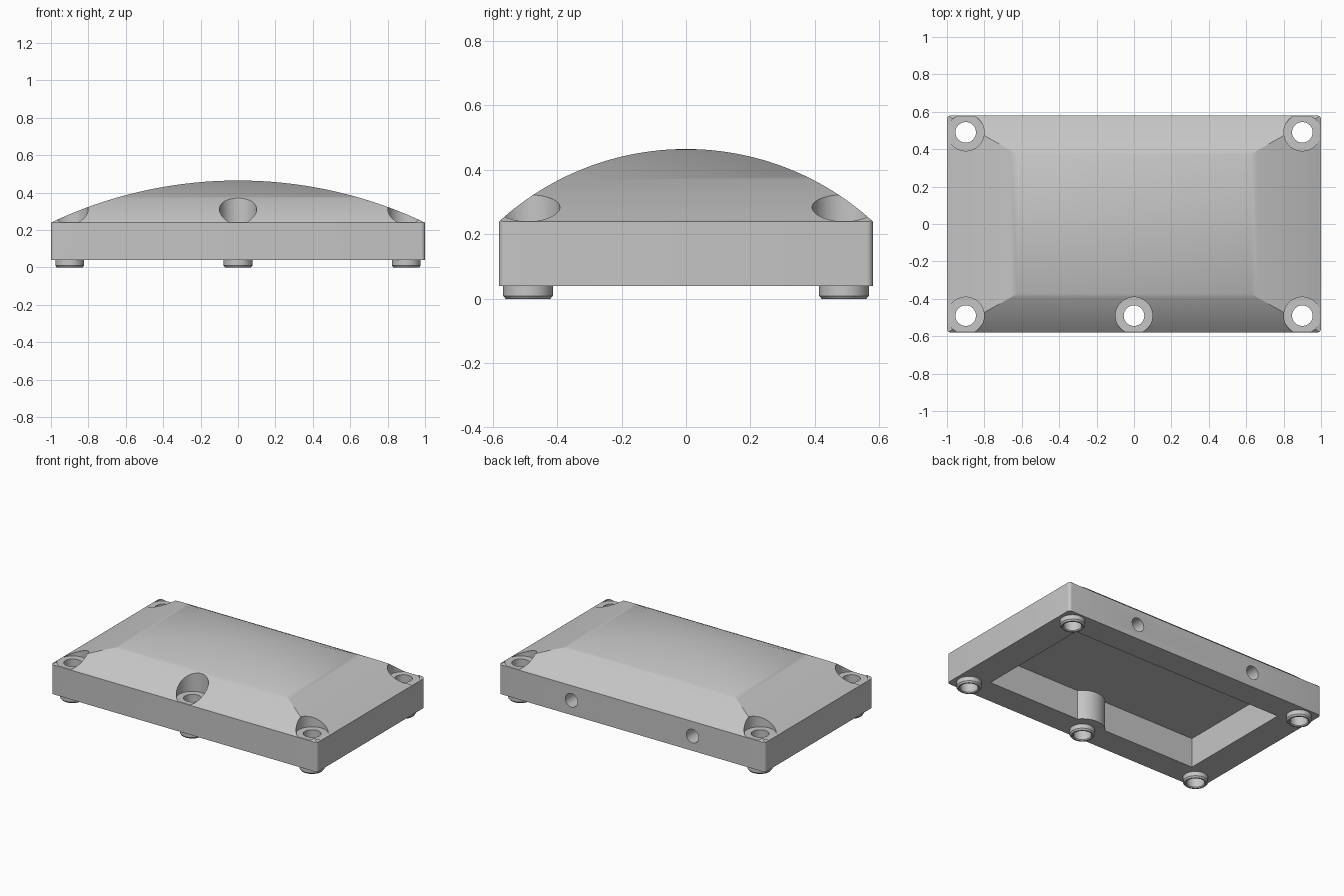
import bpy, bmesh, math
from mathutils import Matrix

if "Cube" in bpy.data.objects:
    bpy.data.objects.remove(bpy.data.objects["Cube"], do_unlink=True)

LONG, WIDE, BASE, RIM, PEAK = 1.0, 0.58, 0.04, 0.24, 0.465
BOLTS = [(0.9, 0.49), (-0.9, 0.49), (0.9, -0.49), (-0.9, -0.49), (0, -0.49)]

grey = bpy.data.materials.new("plain grey")
grey.use_nodes = True
colour = (0.56, 0.56, 0.56, 1)
grey.diffuse_color = colour
grey.node_tree.nodes["Principled BSDF"].inputs["Base Color"].default_value = colour


def make_object(name, bm):
    bmesh.ops.recalc_face_normals(bm, faces=bm.faces)
    mesh = bpy.data.meshes.new(name)
    bm.to_mesh(mesh)
    bm.free()
    mesh.materials.append(grey)
    obj = bpy.data.objects.new(name, mesh)
    bpy.context.scene.collection.objects.link(obj)
    return obj


def box(name, x, y, low, high, rounding=0):
    bm = bmesh.new()
    size = Matrix.Diagonal((2 * x, 2 * y, high - low, 1))
    bmesh.ops.create_cube(bm, size=1, matrix=Matrix.Translation((0, 0, (low + high) / 2)) @ size)
    if rounding:
        upright = [e for e in bm.edges if abs(e.verts[0].co.z - e.verts[1].co.z) > 0.1]
        bmesh.ops.bevel(bm, geom=upright, offset=rounding, segments=6,
                        profile=0.5, affect='EDGES')
    return make_object(name, bm)


def lathe(name, profile, centre, capped, steps=48):
    """Turn (radius, height) points around an upright axis."""
    bm = bmesh.new()
    rings = []
    for r, z in profile:
        rings.append([bm.verts.new((centre[0] + r * math.cos(i * math.tau / steps),
                                    centre[1] + r * math.sin(i * math.tau / steps), z))
                      for i in range(steps)])
    for a, b in zip(rings, rings[1:]):
        for i in range(steps):
            j = (i + 1) % steps
            bm.faces.new((a[i], a[j], b[j], b[i]))
    if capped:
        bm.faces.new(rings[0])
        bm.faces.new(rings[-1])
    return make_object(name, bm)


def combine(obj, tool, operation):
    mod = obj.modifiers.new(tool.name, 'BOOLEAN')
    mod.object, mod.operation, mod.solver = tool, operation, 'EXACT'
    graph = bpy.context.evaluated_depsgraph_get()
    result = bpy.data.meshes.new_from_object(obj.evaluated_get(graph))
    obj.modifiers.clear()
    obj.data = result
    bpy.data.objects.remove(tool, do_unlink=True)


def smooth(obj):
    obj.data.shade_smooth()
    obj.data.set_sharp_from_angle(angle=math.radians(30))


def arc_radius(half):
    rise = PEAK - RIM
    return (half * half + rise * rise) / (2 * rise)


# Domed block: two crossing arched vaults as nested rectangles
rx, ry = arc_radius(LONG), arc_radius(WIDE)
bm = bmesh.new()
rings = []
STEPS = 30
for i in range(STEPS):
    x = 1.04 * (1 - i / STEPS)
    drop = rx - math.sqrt(rx * rx - x * x)
    y = math.sqrt(ry * ry - (ry - drop) ** 2)
    rings.append([bm.verts.new((sx * x, sy * y, PEAK - drop))
                  for sx, sy in ((1, 1), (-1, 1), (-1, -1), (1, -1))])
floor = [bm.verts.new((v.co.x, v.co.y, -0.1)) for v in rings[0]]
rings.insert(0, floor)
bm.faces.new(floor)
apex = bm.verts.new((0, 0, PEAK))
for a, b in zip(rings, rings[1:]):
    for i in range(4):
        j = (i + 1) % 4
        bm.faces.new((a[i], a[j], b[j], b[i]))
for i in range(4):
    bm.faces.new((rings[-1][i], rings[-1][(i + 1) % 4], apex))
cover = make_object("domed_cover", bm)
combine(cover, box("outline", LONG, WIDE, BASE, 0.8, 0.02), 'INTERSECT')

# Underside pocket, leaving a rounded boss around the middle bolt
pocket = box("pocket", 0.8, 0.405, -0.2, RIM)
combine(pocket, lathe("boss", [(0.14, -0.4), (0.14, 0.6)], BOLTS[-1], True), 'DIFFERENCE')
combine(cover, pocket, 'DIFFERENCE')

# Counterbored bolt holes
for spot in BOLTS:
    bore = [(0.055, -0.3), (0.055, RIM + 0.002), (0.099, RIM + 0.002), (0.099, 0.9)]
    combine(cover, lathe("bore", bore, spot, True), 'DIFFERENCE')

# Cable holes through the back wall
for x in (0.455, -0.455):
    hole = lathe("cable_hole", [(0.046, -0.15), (0.046, 0.15)], (0, 0), True)
    hole.data.transform(Matrix.Translation((x, 0.52, 0.14)) @ Matrix.Rotation(math.pi / 2, 4, 'X'))
    combine(cover, hole, 'DIFFERENCE')
smooth(cover)

# Ring feet under the bolt holes
for n, spot in enumerate(BOLTS):
    ring = [(0.077, BASE), (0.077, 0.01), (0.069, 0), (0.06, 0), (0.055, 0.006), (0.055, BASE)]
    smooth(lathe(f"ring_foot_{n + 1}", ring, spot, False))
